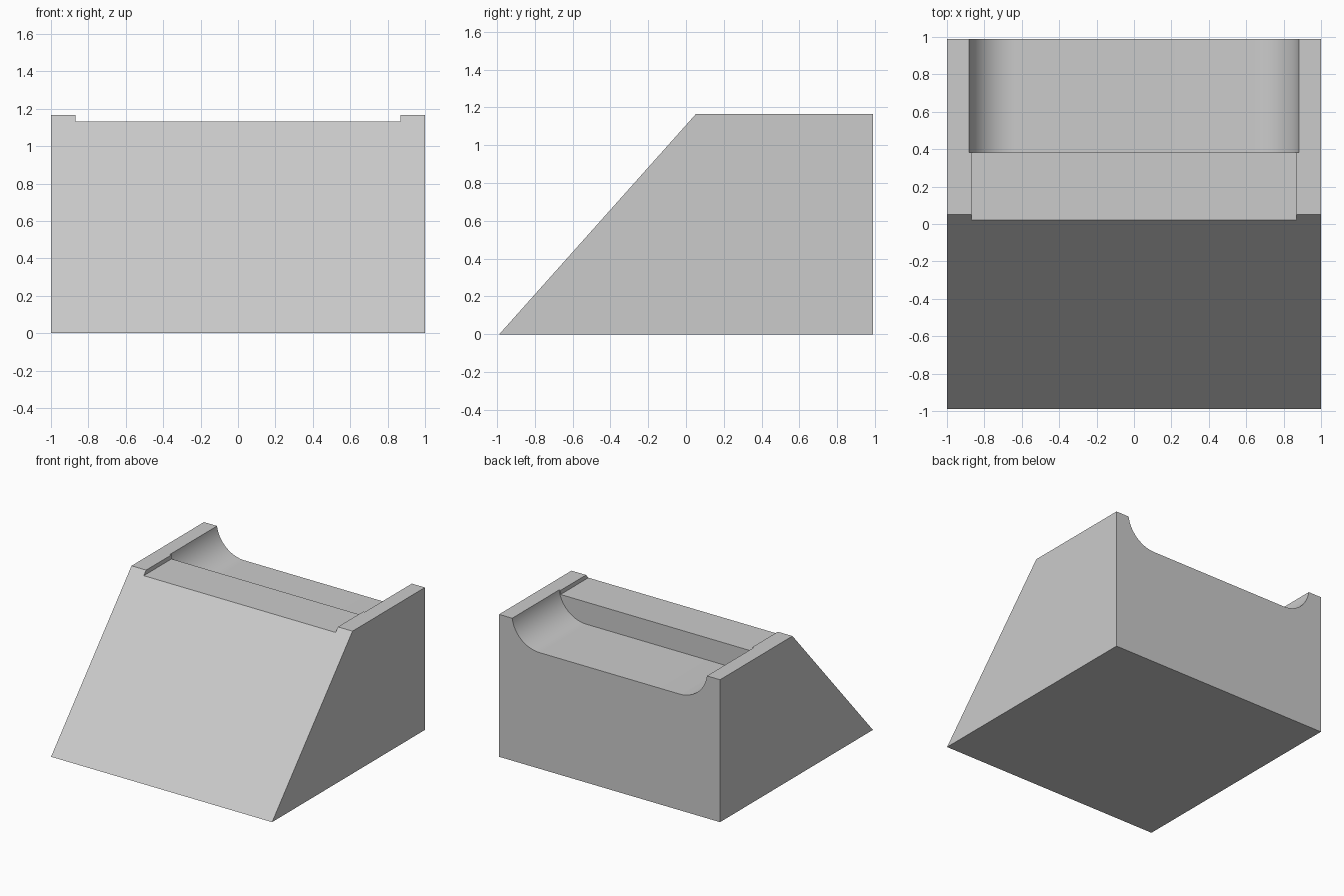
import bpy, bmesh
from math import sin, cos, pi

if "Cube" in bpy.data.objects:
    bpy.data.objects.remove(bpy.data.objects["Cube"], do_unlink=True)

HEIGHT, BACK, CREST = 1.165, 0.988, 0.052

grey = bpy.data.materials.new("plain_grey")
grey.use_nodes = True
grey.diffuse_color = (0.6, 0.6, 0.6, 1)
grey.node_tree.nodes["Principled BSDF"].inputs["Base Color"].default_value = (0.6, 0.6, 0.6, 1)


def prism(name, points, offset):
    """Solid from a closed outline of 3D points, swept by offset."""
    bm = bmesh.new()
    face = bm.faces.new([bm.verts.new(p) for p in points])
    swept = bmesh.ops.extrude_face_region(bm, geom=[face], use_keep_orig=True)
    new_verts = [g for g in swept["geom"] if isinstance(g, bmesh.types.BMVert)]
    bmesh.ops.translate(bm, verts=new_verts, vec=offset)
    bmesh.ops.recalc_face_normals(bm, faces=bm.faces)
    mesh = bpy.data.meshes.new(name)
    bm.to_mesh(mesh)
    bm.free()
    mesh.materials.append(grey)
    obj = bpy.data.objects.new(name, mesh)
    bpy.context.collection.objects.link(obj)
    return obj


# Wedge block with a sloping front
side = [(-BACK, 0), (BACK, 0), (BACK, HEIGHT), (CREST, HEIGHT)]
body = prism("wedge_body", [(-1, y, z) for y, z in side], (2, 0, 0))

# Round-cornered trough, open at the back
radius, centre_x, centre_z, steps = 0.25, 0.634, 1.2, 24
arc = [(centre_x + radius * cos(a), centre_z - radius * sin(a))
       for a in (pi / 2 * i / steps for i in range(steps + 1))]
outline = arc + [(-x, z) for x, z in reversed(arc)]
trough = prism("trough_cutter", [(x, 0.381, z) for x, z in outline], (0, 1, 0))

# Shallow ledge in front of the trough
ledge_side = [(-0.3, 1.131), (0.5, 1.131), (0.5, 1.4), (-0.3, 1.4)]
ledge = prism("ledge_cutter", [(-0.868, y, z) for y, z in ledge_side], (1.736, 0, 0))

bpy.context.view_layer.objects.active = body
for cutter in (trough, ledge):
    cut = body.modifiers.new(cutter.name, "BOOLEAN")
    cut.operation = "DIFFERENCE"
    cut.solver = "EXACT"
    cut.object = cutter
    bpy.ops.object.modifier_apply(modifier=cut.name)
for cutter in (trough, ledge):
    bpy.data.objects.remove(cutter, do_unlink=True)

# Smooth the trough corners and keep the other edges sharp
bpy.ops.object.select_all(action="DESELECT")
body.select_set(True)
bpy.ops.object.shade_smooth_by_angle(angle=pi / 9)
